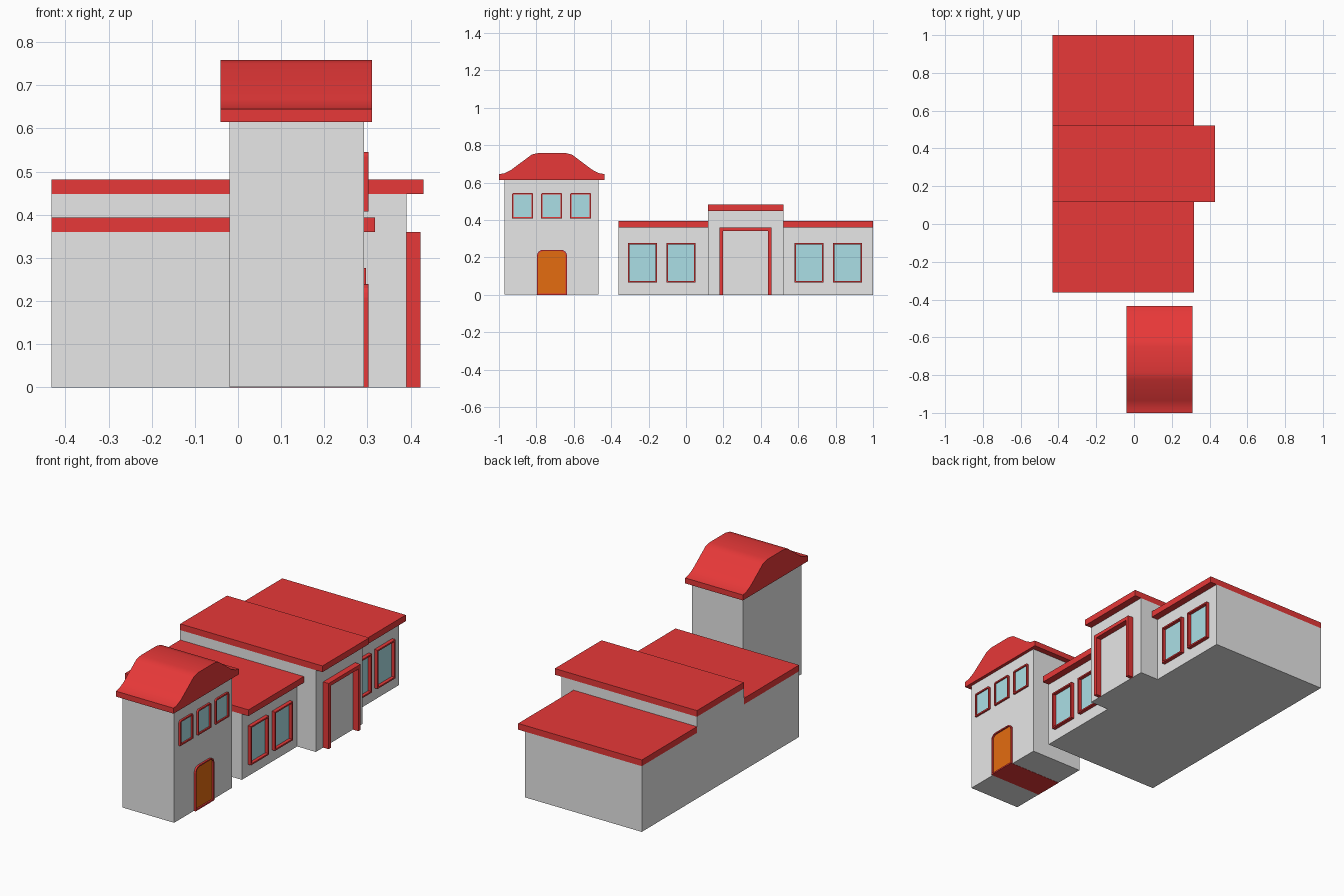
import bpy, bmesh, math

cube = bpy.data.objects.get("Cube")
if cube:
    bpy.data.objects.remove(cube, do_unlink=True)


def material(name, color):
    m = bpy.data.materials.new(name)
    m.use_nodes = True
    m.diffuse_color = (*color, 1)
    m.node_tree.nodes["Principled BSDF"].inputs["Base Color"].default_value = (*color, 1)
    return m


WALL = material("wall grey", (0.8, 0.8, 0.8))
RED = material("trim red", (0.8, 0.04, 0.04))
GLASS = material("pale blue glass", (0.41, 0.74, 0.79))
WOOD = material("orange door", (0.78, 0.15, 0.005))


def finish(name, bm, mat):
    bmesh.ops.recalc_face_normals(bm, faces=bm.faces)
    mesh = bpy.data.meshes.new(name)
    bm.to_mesh(mesh)
    bm.free()
    mesh.materials.append(mat)
    obj = bpy.data.objects.new(name, mesh)
    bpy.context.collection.objects.link(obj)
    return obj


def prism(name, outline, x0, x1, mat):
    """Extrude a (y, z) outline along x."""
    bm = bmesh.new()
    face = bm.faces.new([bm.verts.new((x0, y, z)) for y, z in outline])
    out = bmesh.ops.extrude_face_region(bm, geom=[face])
    verts = [v for v in out["geom"] if isinstance(v, bmesh.types.BMVert)]
    bmesh.ops.translate(bm, verts=verts, vec=(x1 - x0, 0, 0))
    return finish(name, bm, mat)


def box(name, x0, x1, y0, y1, z0, z1, mat):
    return prism(name, [(y0, z0), (y1, z0), (y1, z1), (y0, z1)], x0, x1, mat)


def opening(y0, y1, z0, z1, r, steps=4):
    """Rectangle with rounded upper corners."""
    pts = [(y0, z0), (y1, z0)]
    if r <= 0:
        return pts + [(y1, z1), (y0, z1)]
    for cy, start in ((y1 - r, 0), (y0 + r, math.pi / 2)):
        for i in range(steps + 1):
            a = start + i / steps * math.pi / 2
            pts.append((cy + r * math.cos(a), z1 - r + r * math.sin(a)))
    return pts


def framed(name, y0, y1, z0, z1, wall, front, r, mat, t=0.008):
    """Raised red frame around a thin panel set on the wall."""
    outer = opening(y0, y1, z0, z1, r)
    inner = opening(y0 + t, y1 - t, z0 + t, z1 - t, r - t if r > t else r * 0.7)
    bm = bmesh.new()
    loops = [[bm.verts.new((x, y, z)) for y, z in pts]
             for x, pts in ((wall, outer), (front, outer), (front, inner), (wall, inner))]
    n = len(outer)
    for k in range(4):
        a, b = loops[k], loops[(k + 1) % 4]
        for i in range(n):
            j = (i + 1) % n
            bm.faces.new((a[i], a[j], b[j], b[i]))
    finish(name + "_frame", bm, RED)
    prism(name + "_panel", inner, wall - 0.002, wall + 0.002, mat)


# Tower body and the red threshold running underneath it
TOWER = 0.292
box("tower_walls", -0.02, TOWER, -0.97, -0.467, 0.001, 0.615, WALL)
box("tower_threshold", -0.02, 0.302, -0.797, -0.636, 0, 0.001, RED)

# Tower roof: flared curve, mirrored about the ridge centre
mid = -0.7175
half = [(0.2825, 0.615), (0.2825, 0.645), (0.253, 0.65), (0.217, 0.668),
        (0.107, 0.75), (0.068, 0.759)]
profile = [(mid + d, z) for d, z in half] + [(mid - d, z) for d, z in reversed(half)]
roof = prism("tower_roof", profile, -0.04, 0.31, RED)
bpy.ops.object.select_all(action="DESELECT")
roof.select_set(True)
bpy.context.view_layer.objects.active = roof
bpy.ops.object.shade_smooth_by_angle(angle=math.radians(30))

# Tower windows and arched door
for i in range(3):
    y = -0.93 + i * 0.155
    framed(f"tower_window_{i + 1}", y, y + 0.113, 0.408, 0.545, TOWER, 0.302, 0.01, GLASS)
framed("tower_door", -0.797, -0.636, 0.001, 0.24, TOWER, 0.302, 0.032, WOOD, 0.007)

# Low hall: two wings and a taller centre, flush at the back
BACK, WING, CENTRE = -0.432, 0.277, 0.39
for name, y0, y1, front, top in (("near_wing", -0.362, 0.117, WING, 0.36),
                                 ("centre_block", 0.117, 0.522, CENTRE, 0.448),
                                 ("far_wing", 0.522, 1.0, WING, 0.36)):
    box(name + "_walls", BACK, front, y0, y1, 0, top, WALL)
    box(name + "_roof", BACK, front + 0.04, y0, y1, top, top + 0.034, RED)

# Wing windows
for i, y in enumerate((-0.31, -0.103, 0.58, 0.785)):
    framed(f"hall_window_{i + 1}", y, y + 0.155, 0.065, 0.277, WING, 0.297, 0, GLASS)

# Entrance surround
for name, y in (("left_entrance_post", 0.18), ("right_entrance_post", 0.438)):
    box(name, CENTRE, 0.423, y, y + 0.019, 0, 0.34, RED)
box("entrance_lintel", CENTRE, 0.423, 0.18, 0.457, 0.34, 0.36, RED)
